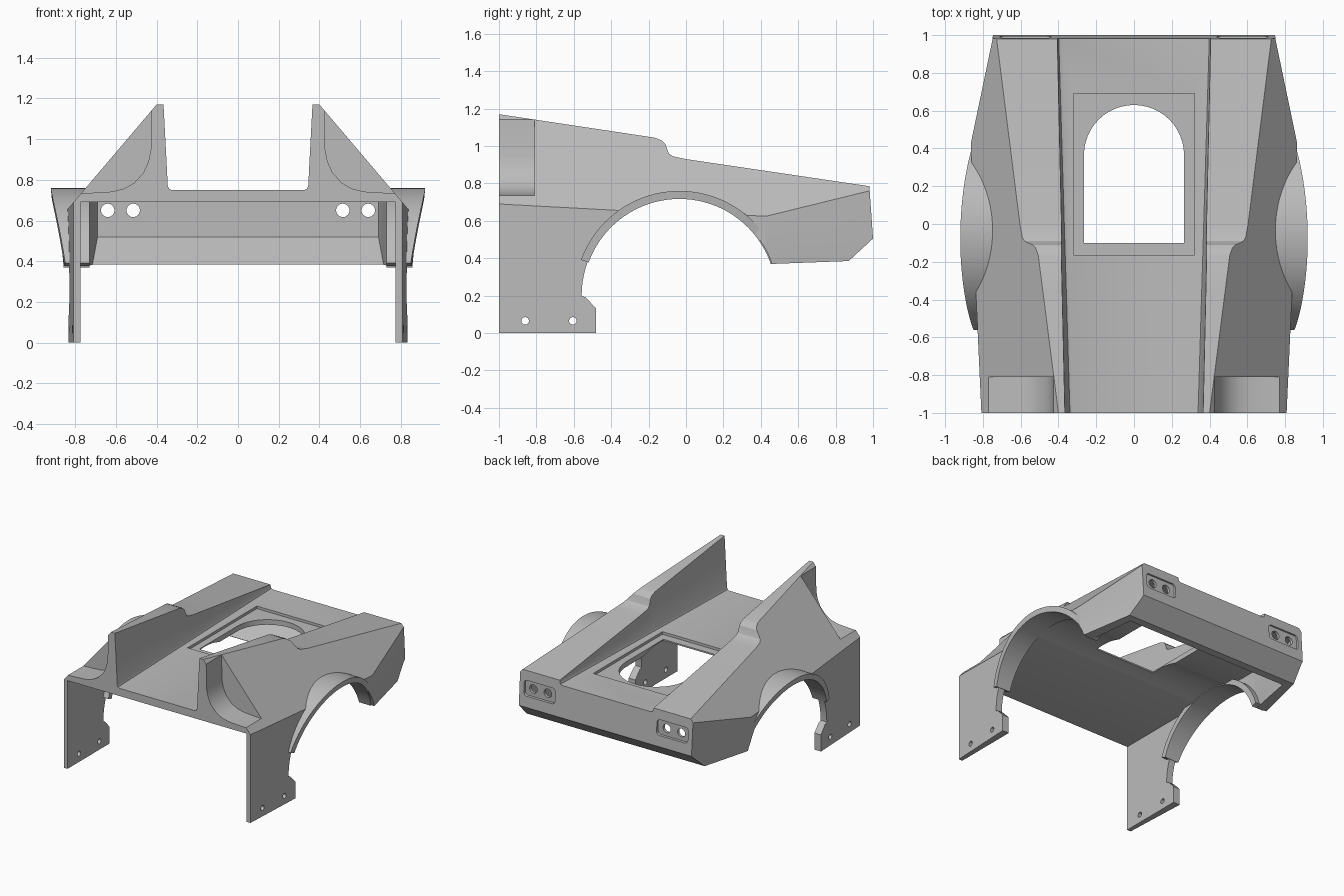
import bpy, bmesh, math
from mathutils import Vector

cube = bpy.data.objects.get("Cube")
if cube:
    bpy.data.objects.remove(cube, do_unlink=True)

grey = bpy.data.materials.new("body_grey")
grey.use_nodes = True
colour = (0.5, 0.5, 0.5, 1)
grey.diffuse_color = colour
grey.node_tree.nodes["Principled BSDF"].inputs["Base Color"].default_value = colour


def loft(name, rings, closed=False):
    """Skin equal-length rings of points, capping the ends unless closed."""
    bm = bmesh.new()
    rows = [[bm.verts.new(p) for p in ring] for ring in rings]
    n = len(rows[0])
    for a, b in zip(rows, rows[1:]):
        for i in range(n):
            j = (i + 1) % n
            bm.faces.new((a[i], a[j], b[j], b[i]))
    bm.faces.new(rows[0])
    bm.faces.new(rows[-1])
    bmesh.ops.recalc_face_normals(bm, faces=bm.faces)
    mesh = bpy.data.meshes.new(name)
    bm.to_mesh(mesh)
    bm.free()
    mesh.materials.append(grey)
    obj = bpy.data.objects.new(name, mesh)
    bpy.context.collection.objects.link(obj)
    return obj


def prism(name, outline, axis, lo, hi):
    """Extrude a 2D outline along one axis."""
    def place(p, d):
        q = list(p)
        q.insert(axis, d)
        return Vector(q)
    return loft(name, [[place(p, d) for p in outline] for d in (lo, hi)])


def arc(cx, cy, r, start, end, steps):
    return [(cx + r * math.cos(math.radians(start + (end - start) * i / steps)),
             cy + r * math.sin(math.radians(start + (end - start) * i / steps)))
            for i in range(steps + 1)]


def circle(cx, cy, r):
    return arc(cx, cy, r, 0, 345, 23)


def rounded_box(x0, x1, y0, y1, r):
    corners = ((x1 - r, y1 - r, 0), (x0 + r, y1 - r, 90),
               (x0 + r, y0 + r, 180), (x1 - r, y0 + r, 270))
    return [p for cx, cy, a in corners for p in arc(cx, cy, r, a, a + 90, 4)]


def flip(outline):
    return [(-x, z) for x, z in outline]


def interp(table, y):
    for (y0, v0), (y1, v1) in zip(table, table[1:]):
        if y <= y1:
            return v0 + (v1 - v0) * (y - y0) / (y1 - y0)
    return table[-1][1]


def carve(obj, cutter):
    bpy.context.view_layer.objects.active = obj
    mod = obj.modifiers.new("cut", "BOOLEAN")
    mod.operation, mod.solver, mod.object = "DIFFERENCE", "EXACT", cutter
    bpy.ops.object.modifier_apply(modifier=mod.name)
    bpy.data.objects.remove(cutter, do_unlink=True)


# Solid body: buttress ridge height and side crease height along the length
RIDGE = [(-1, 1.17), (-.17, 1.045), (-.13, 1.03), (-.11, 1.01), (-.1, .98),
         (-.09, .958), (-.07, .945), (0, .93), (.98, .785), (1.05, .775)]
CREASE = [(-1, .69), (-.35, .655), (.43, .625), (.98, .76), (1.05, .765)]
DECK = .75


def slope_x(z):
    return .40 + .85 * (1.17 - z)


def section(y):
    ridge, crease = interp(RIDGE, y), interp(CREASE, y)
    inner = .345 + .03 * (y + 1)
    lean = .05 * (ridge - DECK)
    side = slope_x(crease)
    half = [(inner - .02, DECK), (inner - .006, DECK + .006), (inner, DECK + .02),
            (inner + lean, ridge), (slope_x(ridge), ridge), (side, crease), (side, 0)]
    pts = half + [(-x, z) for x, z in reversed(half)]
    return [(x, y, z) for x, z in pts]


stations = sorted({y for y, _ in RIDGE + CREASE})
body = loft("body_shell", [section(y) for y in stations])

# Hollow underside, with the tail panel left standing
hollow = [(-1.1, .775, -1, .69), (.43, .775, -1, .69), (.81, .715, -1, .69),
          (.811, .715, .385, .69), (.95, .69, .52, .69)]
carve(body, loft("hollow", [[(-w, y, b), (w, y, b), (w, y, t), (-w, y, t)]
                            for y, w, b, t in hollow]))

# Side outline: leg tab, wheel arch, tail underside and raked tail face
AXLE_Y, AXLE_Z = -.035, .2
outline = [(-.48, -1), (-.48, .13), (-.535, .19)]
outline += arc(AXLE_Y, AXLE_Z, .523, 180, 19, 40)
outline += [(.47, .37), (.87, .385), (1, .505), (.98, .79), (.98, 1.5), (1.3, 1.5), (1.3, -1)]
carve(body, prism("side_outline", outline, 0, -1.5, 1.5))

# Deck opening: shallow rectangular rebate around an arched hole
carve(body, prism("rebate", [(-.32, -.165), (.32, -.165), (.32, .69), (-.32, .69)], 2, .73, 1))
carve(body, prism("arched_hole", [(-.265, -.1), (.265, -.1)] + arc(0, .365, .265, 0, 180, 24),
                  2, .5, 1))

# Side scoops, lamp recesses, lamp holes
scoop = [(.425, 1.143), (.428, .95), (.44, .89), (.465, .835), (.51, .785),
         (.56, .757), (.62, .742), (.74, .735), (1, .735), (1, 1.143)]
recess = rounded_box(.44, .71, .59, .71, .025)
for shape in (scoop, flip(scoop)):
    carve(body, prism("scoop", shape, 1, -1.2, -.81))
for shape in (recess, flip(recess)):
    carve(body, prism("lamp_recess", shape, 1, .972, 1.2))
for x in (-.64, -.515, .515, .64):
    carve(body, prism("lamp_hole", circle(x, .65, .033), 1, .9, 1.1))

# Bolt holes through both legs
for y in (-.86, -.605):
    carve(body, prism("bolt_hole", circle(y, .065, .02), 0, -1.2, 1.2))


# Flared wheel arch lips
def flare_ring(side, angle):
    def edge(r, outer):
        y = AXLE_Y + r * math.cos(angle)
        z = AXLE_Z + r * math.sin(angle)
        x = .92 - .1 * (.76 - z) - .16 * (y + .1) ** 2 if outer else .73
        return (side * x, y, z)
    return [edge(.517, False), edge(.517, True), edge(.56, True), edge(.56, False)]


objects = [body]
for name, side in (("left_arch_flare", 1), ("right_arch_flare", -1)):
    objects.append(loft(name, [flare_ring(side, math.radians(19 + 141 * i / 40))
                               for i in range(41)]))

for obj in objects:
    bpy.ops.object.select_all(action="DESELECT")
    obj.select_set(True)
    bpy.context.view_layer.objects.active = obj
    bpy.ops.object.shade_smooth_by_angle(angle=math.radians(25))
